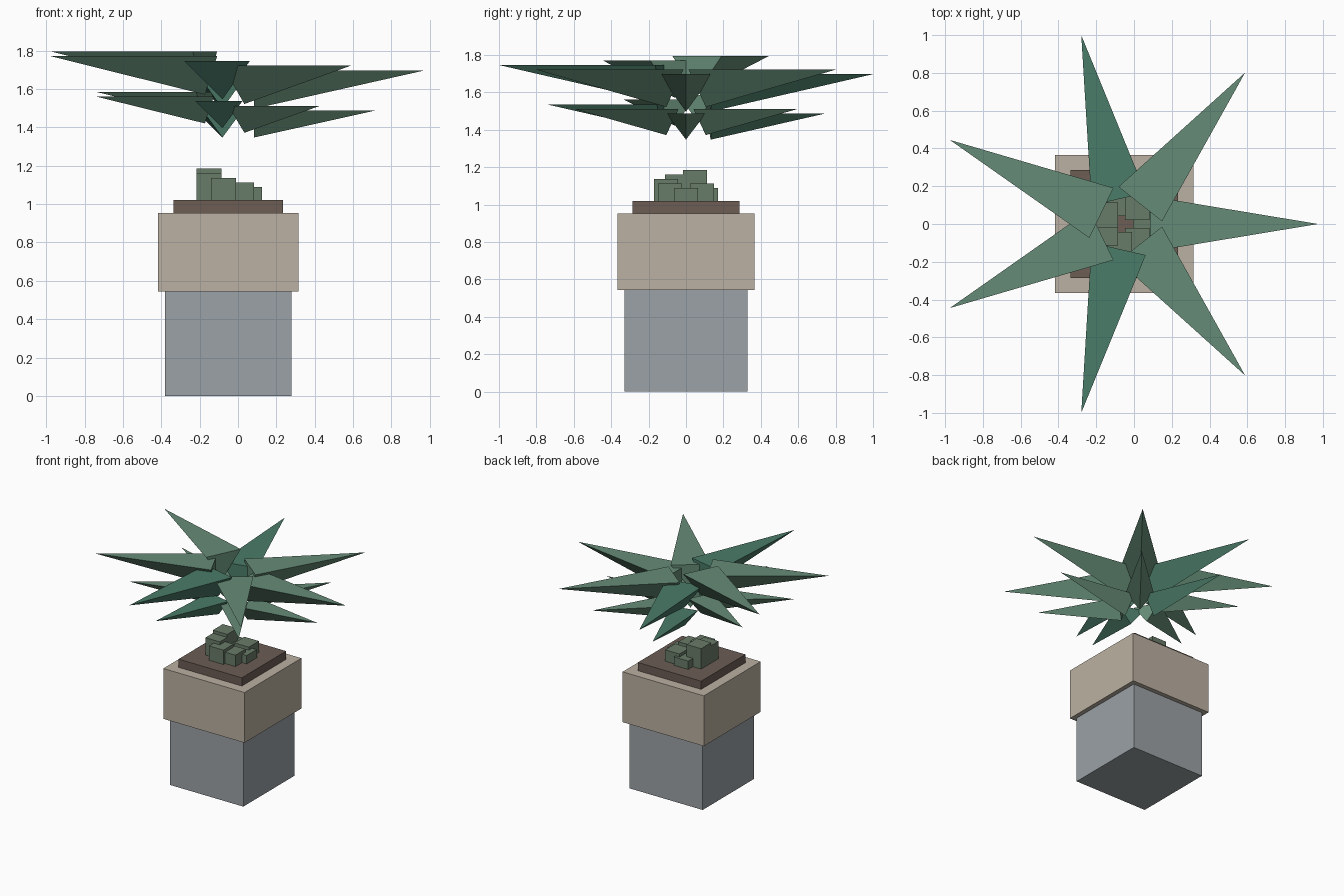
import bpy, bmesh
from math import cos, sin, tau
from mathutils import Vector

if "Cube" in bpy.data.objects:
    bpy.data.objects.remove(bpy.data.objects["Cube"])

CX = -0.051   # plant axis, leaves make the footprint asymmetric
N = 7


def material(name, rgb):
    m = bpy.data.materials.new(name)
    m.diffuse_color = (*rgb, 1)
    m.use_nodes = True
    m.node_tree.nodes["Principled BSDF"].inputs["Base Color"].default_value = m.diffuse_color
    return m


STONE = material("grey_stone", (0.33, 0.36, 0.38))
SAND = material("sand", (0.50, 0.44, 0.36))
SOIL = material("soil", (0.15, 0.11, 0.09))
MOSS = material("moss", (0.14, 0.20, 0.14))
LEAF = material("leaf", (0.13, 0.26, 0.18))
LEAF_DARK = material("leaf_dark", (0.07, 0.20, 0.14))


def finish(name, bm, mat):
    bmesh.ops.recalc_face_normals(bm, faces=bm.faces)
    me = bpy.data.meshes.new(name)
    bm.to_mesh(me)
    bm.free()
    me.materials.append(mat)
    ob = bpy.data.objects.new(name, me)
    bpy.context.collection.objects.link(ob)


def box(name, x, y, half, z0, z1, mat):
    bm = bmesh.new()
    bmesh.ops.create_cube(bm, size=1)
    bmesh.ops.scale(bm, vec=(2 * half, 2 * half, z1 - z0), verts=bm.verts)
    bmesh.ops.translate(bm, vec=(x, y, (z0 + z1) / 2), verts=bm.verts)
    finish(name, bm, mat)


def leaf(name, angle, z, r_in, r_out, half_w, depth, mat):
    # flat-topped spike with a keel underneath
    out = Vector((cos(angle), sin(angle), 0))
    side = Vector((-sin(angle), cos(angle), 0))
    base = Vector((CX, 0, z))
    bm = bmesh.new()
    tip, left, right, keel = [bm.verts.new(p) for p in (
        base + out * r_out,
        base + out * r_in + side * half_w,
        base + out * r_in - side * half_w,
        base + out * r_in - Vector((0, 0, depth)))]
    for f in ((tip, left, right), (tip, keel, left), (tip, right, keel), (left, keel, right)):
        bm.faces.new(f)
    finish(name, bm, mat)


# planter: plinth, pot, soil
box("plinth", CX, 0, 0.33, 0, 0.543, STONE)
box("pot", CX, 0, 0.366, 0.543, 0.953, SAND)
box("soil", CX, 0, 0.285, 0.953, 1.02, SOIL)

# rings of moss blocks and two leaf tiers, heights stepping in fives
for i in range(N):
    a = -tau * i / N
    step = 0.0245 * (i % 5)
    box(f"moss_block_{i}", CX + 0.11 * cos(a), 0.11 * sin(a), 0.065, 1.01, 1.088 + step, MOSS)
    mat = LEAF_DARK if i % 3 == 2 else LEAF
    leaf(f"upper_leaf_{i}", a, 1.697 + step, 0.135, 1.0257, 0.147, 0.2, mat)
    leaf(f"lower_leaf_{i}", a, 1.487 + step, 0.135, 0.765, 0.106, 0.14, mat)
